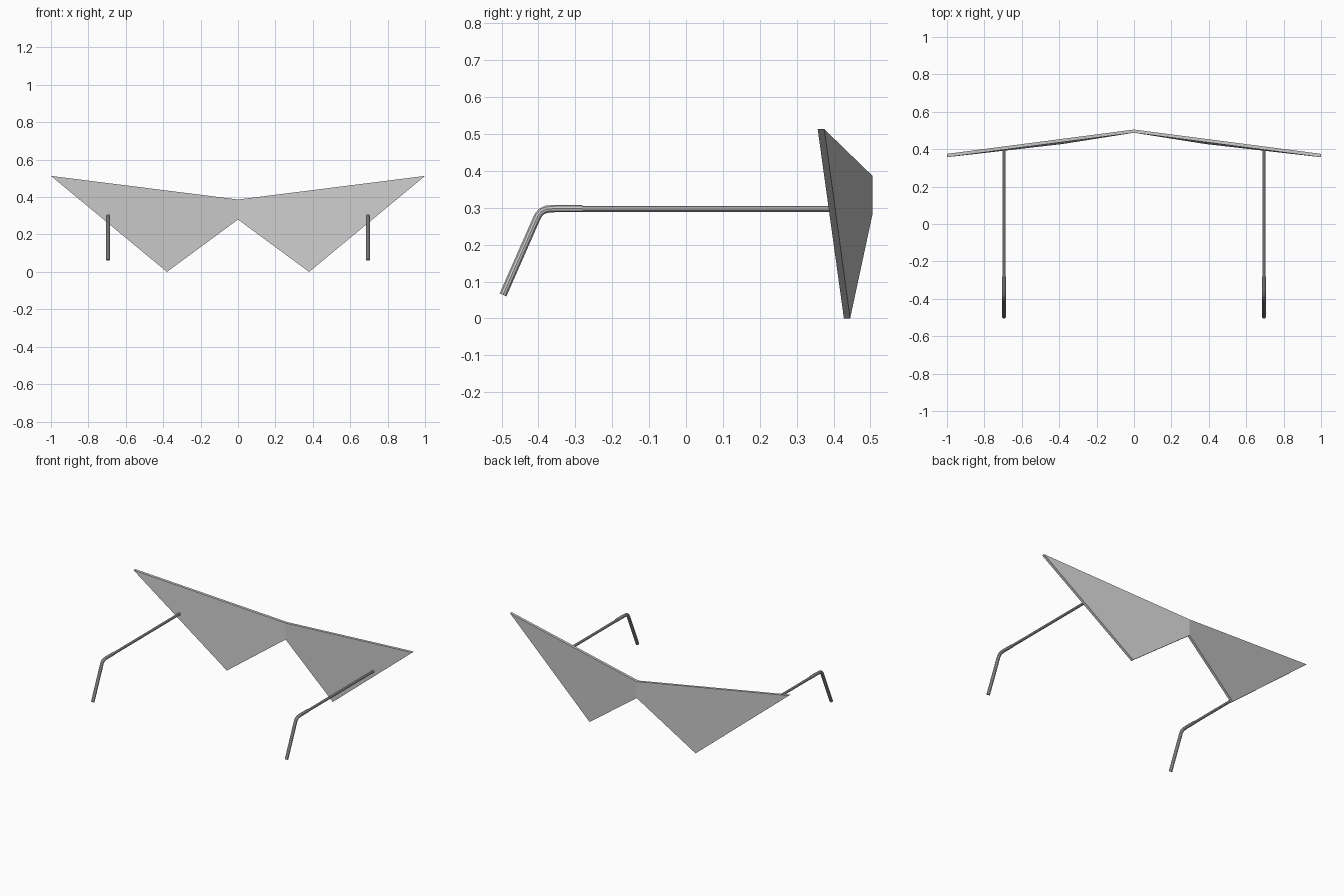
import bpy, bmesh

if "Cube" in bpy.data.objects:
    bpy.data.objects.remove(bpy.data.objects["Cube"])


def make_lens(name, side):
    # Swept wing-shaped panel: (x, front y, back y, z) for each corner
    corners = [(0, .488, .505, .387), (0, .488, .505, .28),
               (.38, .428, .445, 0), (1, .357, .375, .513)]
    bm = bmesh.new()
    front = [bm.verts.new((side * x, f, z)) for x, f, b, z in corners]
    back = [bm.verts.new((side * x, b, z)) for x, f, b, z in corners]
    bm.faces.new(front)
    bm.faces.new(back[::-1])
    for i in (0, 1, 2, 3):
        j = (i + 1) % 4
        if i != 0:  # the middle edge joins the other lens
            bm.faces.new((front[i], back[i], back[j], front[j]))
    bmesh.ops.recalc_face_normals(bm, faces=bm.faces)
    # open side at the middle: make sure the normals face outward
    bm.normal_update()
    if bm.faces[:][1].normal.y < 0:
        bmesh.ops.reverse_faces(bm, faces=bm.faces)
    mesh = bpy.data.meshes.new(name)
    bm.to_mesh(mesh)
    bm.free()
    bpy.context.collection.objects.link(bpy.data.objects.new(name, mesh))


def make_tube(name, x, path, radius):
    # Round capped tube along a (y, z) path
    curve = bpy.data.curves.new(name, 'CURVE')
    curve.dimensions = '3D'
    curve.bevel_depth = radius
    curve.bevel_resolution = 3
    curve.use_fill_caps = True
    spline = curve.splines.new('POLY')
    spline.points.add(len(path) - 1)
    for point, (y, z) in zip(spline.points, path):
        point.co = (x, y, z, 1)
    spline.use_smooth = True
    obj = bpy.data.objects.new(name, curve)
    bpy.context.collection.objects.link(obj)
    bpy.ops.object.select_all(action='DESELECT')
    obj.select_set(True)
    bpy.context.view_layer.objects.active = obj
    bpy.ops.object.convert(target='MESH')
    bpy.ops.object.shade_smooth_by_angle()


# Straight temple rod and the bent ear piece behind it
rod = [(.405, .297), (-.285, .297)]
ear = [(-.28, .298), (-.355, .298), (-.378, .296), (-.392, .290),
       (-.401, .279), (-.408, .264), (-.496, .064)]

for label, side in (("left", -1), ("right", 1)):
    make_lens(label + "_lens", side)
    make_tube(label + "_temple_arm", side * .695, rod, .0085)
    make_tube(label + "_ear_piece", side * .695, ear, .0105)
